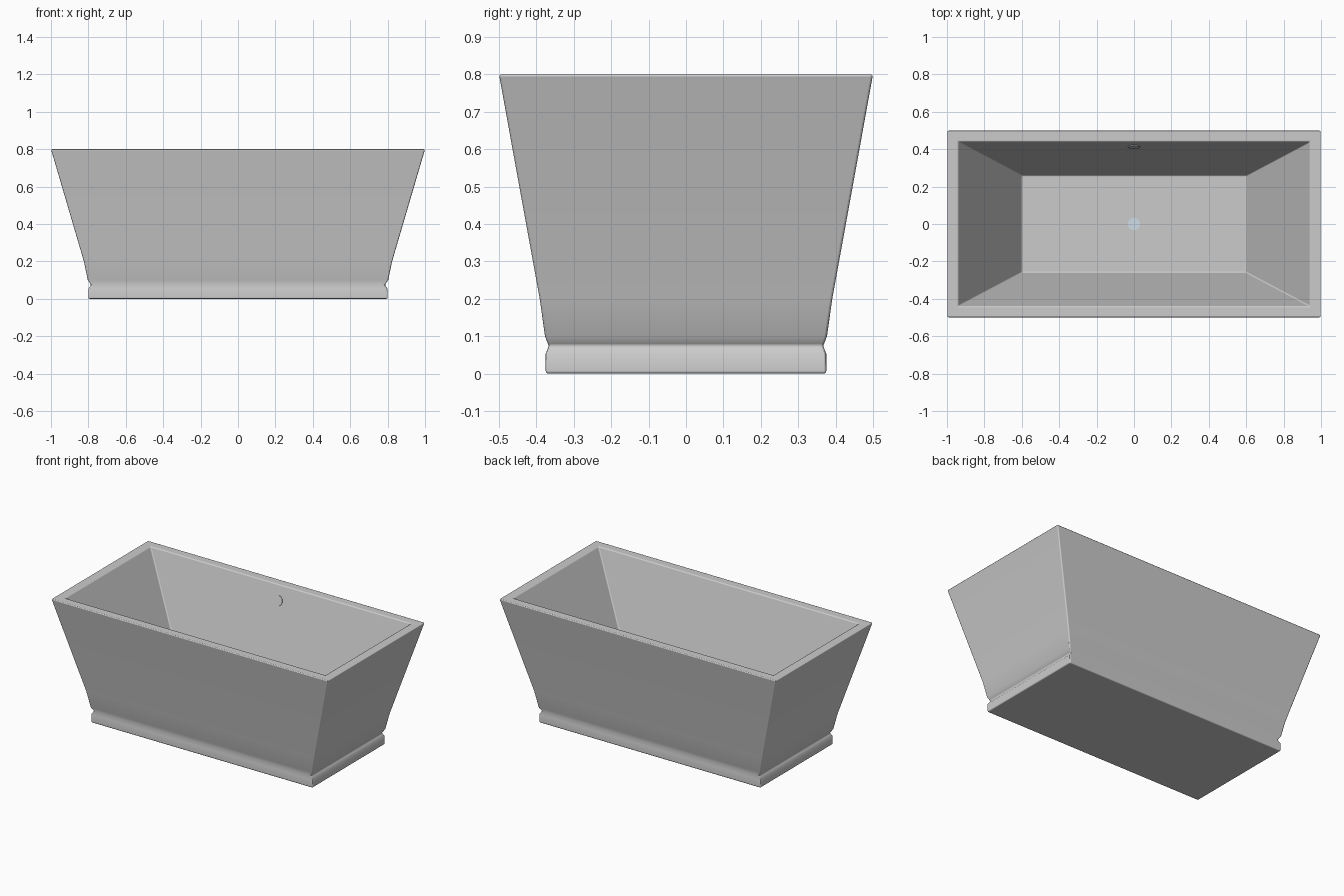
import bpy, bmesh, math
from mathutils import Vector

if "Cube" in bpy.data.objects:
    bpy.data.objects.remove(bpy.data.objects["Cube"])

# (half length, half width, height) from base, up the outside, over the rim, down inside
FLOOR_Z = 0.17
PROFILE = [
    (0.80, 0.375, 0.0), (0.80, 0.375, 0.053), (0.785, 0.367, 0.074),
    (0.803, 0.377, 0.10), (0.824, 0.391, 0.20), (1.0, 0.5, 0.80),
    (0.94, 0.44, 0.80), (0.60, 0.26, FLOOR_Z),
]


def build_tub():
    bm = bmesh.new()
    rings = [[bm.verts.new((sx * x, sy * y, z))
              for sx, sy in ((-1, -1), (1, -1), (1, 1), (-1, 1))]
             for x, y, z in PROFILE]
    for a, b in zip(rings, rings[1:]):
        for i in range(4):
            j = (i + 1) % 4
            bm.faces.new((a[i], a[j], b[j], b[i]))
    bm.faces.new(rings[0][::-1])
    bm.faces.new(rings[-1])
    bmesh.ops.recalc_face_normals(bm, faces=bm.faces)
    for f in bm.faces:
        f.smooth = True
    mesh = bpy.data.meshes.new("bathtub_body")
    bm.to_mesh(mesh)
    bm.free()
    tub = bpy.data.objects.new("bathtub_body", mesh)
    bpy.context.collection.objects.link(tub)
    # softened edges at the rim, corners and plinth
    bev = tub.modifiers.new("soft_edges", 'BEVEL')
    bev.width = 0.007
    bev.segments = 3
    bev.limit_method = 'ANGLE'
    bev.angle_limit = math.radians(50)
    bev.harden_normals = True


def disc(name, centre, normal, radius, depth):
    rot = Vector(normal).to_track_quat('Z', 'Y').to_euler()
    bpy.ops.mesh.primitive_cylinder_add(vertices=32, radius=radius, depth=depth,
                                        location=centre, rotation=rot)
    ob = bpy.context.object
    ob.name = name
    bpy.ops.object.shade_smooth_by_angle(angle=math.radians(30))
    return ob


build_tub()

# drain in the middle of the floor
drain = disc("drain", (0, 0, FLOOR_Z), (0, 0, 1), 0.033, 0.008)
metal = bpy.data.materials.new("pale_metal")
metal.diffuse_color = (0.62, 0.72, 0.80, 1)
metal.use_nodes = True
metal.node_tree.nodes["Principled BSDF"].inputs["Base Color"].default_value = metal.diffuse_color
drain.data.materials.append(metal)

# overflow plate on the back inner wall
oz = 0.707
run, rise = 0.44 - 0.26, 0.80 - FLOOR_Z
oy = 0.44 - run * (0.80 - oz) / rise
disc("overflow_plate", (0, oy, oz), (0, -rise, run), 0.032, 0.008)
